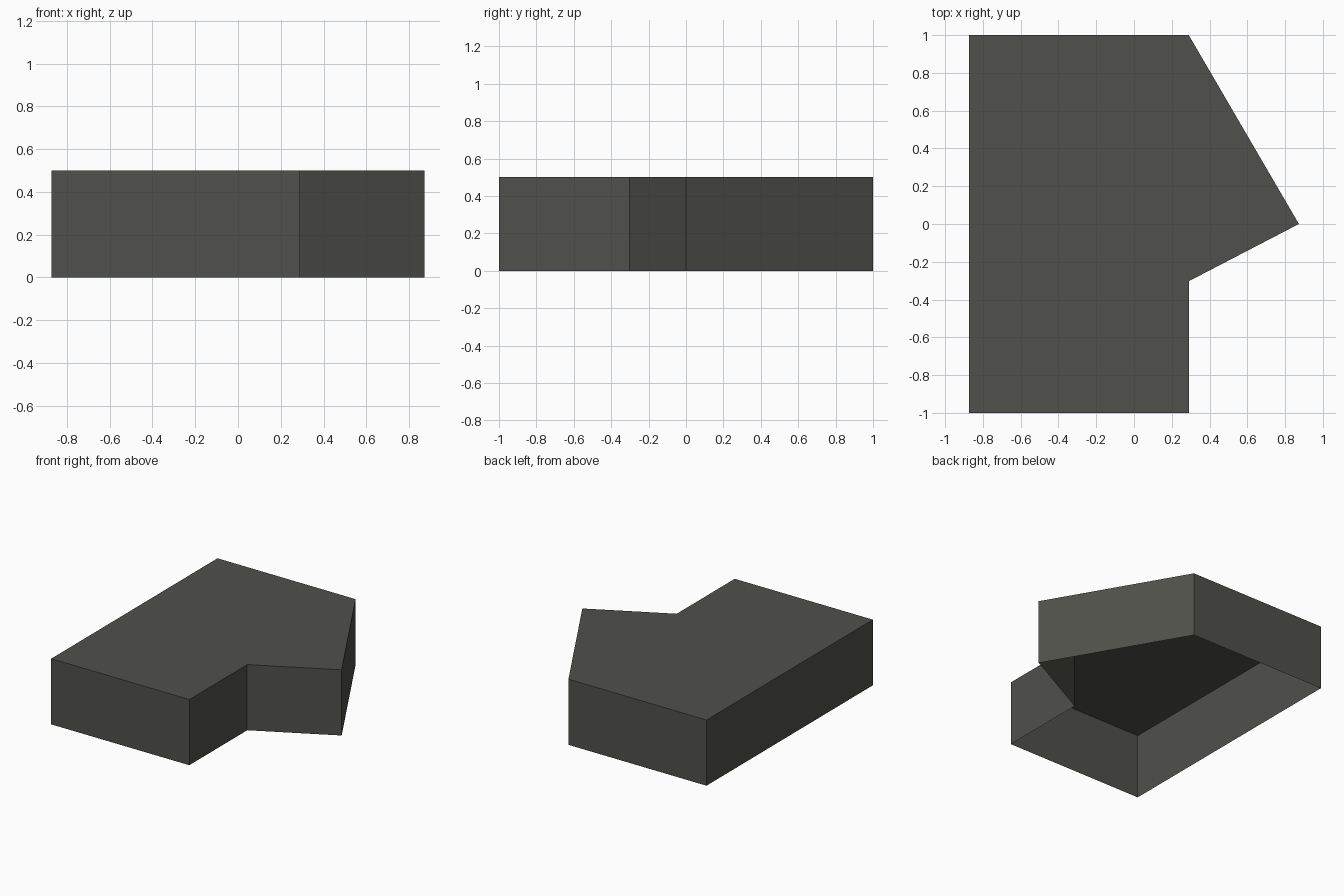
import bpy, bmesh

if "Cube" in bpy.data.objects:
    bpy.data.objects.remove(bpy.data.objects["Cube"])

HEIGHT = 0.5
# Plan outline, counter-clockwise seen from above
OUTLINE = [(-0.873, -1), (0.29, -1), (0.29, -0.303),
           (0.873, 0), (0.29, 1), (-0.873, 1)]

dark_grey = bpy.data.materials.new("dark warm grey")
dark_grey.diffuse_color = (0.08, 0.08, 0.069, 1)
dark_grey.use_nodes = True
dark_grey.node_tree.nodes["Principled BSDF"].inputs["Base Color"].default_value = dark_grey.diffuse_color

# Hollow block: a lid and thin side walls, open underneath
bm = bmesh.new()
low = [bm.verts.new((x, y, 0)) for x, y in OUTLINE]
high = [bm.verts.new((x, y, HEIGHT)) for x, y in OUTLINE]
n = len(OUTLINE)
bm.faces.new(high)
for i in range(n):
    j = (i + 1) % n
    bm.faces.new((low[i], low[j], high[j], high[i]))

mesh = bpy.data.meshes.new("hollow_block")
bm.to_mesh(mesh)
bm.free()
mesh.materials.append(dark_grey)
block = bpy.data.objects.new("hollow_block", mesh)
bpy.context.collection.objects.link(block)
